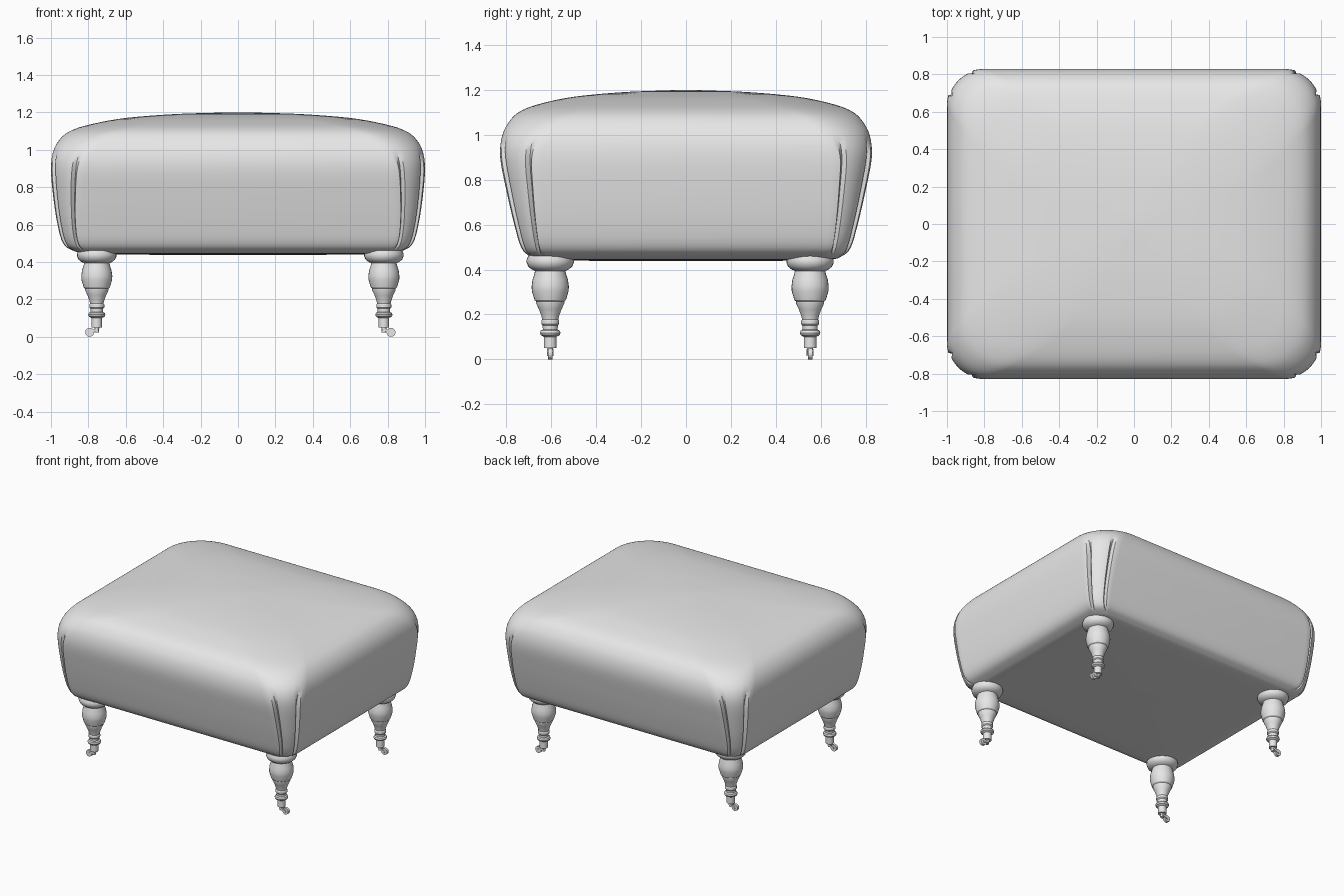
import bpy, bmesh, math
from mathutils import Matrix, Vector

if "Cube" in bpy.data.objects:
    bpy.data.objects.remove(bpy.data.objects["Cube"])


def material(name, c):
    m = bpy.data.materials.new(name)
    m.diffuse_color = (c, c, c, 1)
    m.use_nodes = True
    m.node_tree.nodes["Principled BSDF"].inputs["Base Color"].default_value = m.diffuse_color
    return m


GREY = material("soft grey", 0.8)


def finish(bm, name, angle=35):
    bmesh.ops.recalc_face_normals(bm, faces=bm.faces)
    me = bpy.data.meshes.new(name)
    bm.to_mesh(me)
    bm.free()
    ob = bpy.data.objects.new(name, me)
    bpy.context.collection.objects.link(ob)
    me.materials.append(GREY)
    bpy.ops.object.select_all(action='DESELECT')
    ob.select_set(True)
    bpy.context.view_layer.objects.active = ob
    bpy.ops.object.shade_smooth_by_angle(angle=math.radians(angle))
    return ob


def skin(bm, rings):
    """Bridge a stack of closed rings and close both ends with fans."""
    vs = [[bm.verts.new(p) for p in ring] for ring in rings]
    n = len(vs[0])
    for a, b in zip(vs, vs[1:]):
        for i in range(n):
            j = (i + 1) % n
            bm.faces.new((a[i], a[j], b[j], b[i]))
    for ring in (vs[0], vs[-1]):
        c = bm.verts.new(sum((v.co for v in ring), Vector()) / n)
        for i in range(n):
            bm.faces.new((ring[i], ring[(i + 1) % n], c))


# Cushion outline by height: z, half width, half depth, corner radius
LEVELS = [Vector(v) for v in (
    (0.438, 0.40, 0.30, 0.08), (0.443, 0.78, 0.62, 0.08), (0.460, 0.88, 0.695, 0.09),
    (0.50, 0.935, 0.735, 0.11), (0.60, 0.965, 0.765, 0.13), (0.75, 0.988, 0.80, 0.16),
    (0.90, 1.0, 0.828, 0.19), (1.00, 0.985, 0.818, 0.22), (1.07, 0.94, 0.78, 0.25),
    (1.11, 0.875, 0.73, 0.28), (1.14, 0.77, 0.645, 0.31), (1.17, 0.60, 0.50, 0.30),
    (1.19, 0.35, 0.29, 0.20), (1.198, 0.12, 0.10, 0.07), (1.20, 0.03, 0.025, 0.015))]


def smooth_levels(steps=4):
    out = []
    for i in range(len(LEVELS) - 1):
        p1, p2 = LEVELS[i], LEVELS[i + 1]
        p0 = LEVELS[max(i - 1, 0)]
        p3 = LEVELS[min(i + 2, len(LEVELS) - 1)]
        for s in range(steps):
            t = s / steps
            out.append(0.5 * (2 * p1 + (p2 - p0) * t + (2 * p0 - 5 * p1 + 4 * p2 - p3) * t * t
                              + (3 * p1 - p0 - 3 * p2 + p3) * t ** 3))
    return out + [LEVELS[-1]]


def cushion_ring(z, hx, hy, r, segs=18):
    # corner folds: two vertical creases with a slightly sunken panel between
    fade = max(0, min(1, (z - 0.45) / 0.06, (1.0 - z) / 0.12))
    pts = []
    for q, (sx, sy) in enumerate(((1, 1), (-1, 1), (-1, -1), (1, -1))):
        for k in range(segs + 1):
            a = (q + k / segs) * math.pi / 2
            rr = r
            if k in (4, 14):
                rr -= 0.028 * fade
            elif 4 < k < 14:
                rr -= 0.008 * fade
            pts.append(Vector((sx * (hx - r) + rr * math.cos(a),
                               sy * (hy - r) + rr * math.sin(a), z)))
    return pts


bm = bmesh.new()
skin(bm, [cushion_ring(*lv) for lv in smooth_levels()])
finish(bm, "cushion")

# Turned leg profile: radius, height
LEG = ((0.028, 0.05), (0.028, 0.10), (0.042, 0.108), (0.046, 0.118), (0.042, 0.128),
       (0.033, 0.133), (0.034, 0.150), (0.040, 0.157), (0.040, 0.172), (0.036, 0.178),
       (0.040, 0.195), (0.050, 0.222), (0.063, 0.250), (0.063, 0.258), (0.070, 0.264),
       (0.082, 0.305), (0.083, 0.325), (0.079, 0.355), (0.070, 0.383), (0.068, 0.394),
       (0.082, 0.400), (0.098, 0.413), (0.105, 0.430), (0.105, 0.445), (0.098, 0.462))


def turned_leg(name, x, y):
    bm = bmesh.new()
    n = 28
    skin(bm, [[Vector((x + r * math.cos(i * math.tau / n), y + r * math.sin(i * math.tau / n), z))
               for i in range(n)] for r, z in LEG])
    finish(bm, name, 30)


def caster(name, x, y, side):
    bm = bmesh.new()
    # swivel pin
    bmesh.ops.create_cone(bm, cap_ends=True, segments=12, radius1=0.012, radius2=0.014, depth=0.04,
                          matrix=Matrix.Translation((x, y, 0.042)))
    # wheel
    wx = x + side * 0.038
    bmesh.ops.create_cone(bm, cap_ends=True, segments=20, radius1=0.024, radius2=0.024, depth=0.02,
                          matrix=Matrix.Translation((wx, y, 0.024)) @ Matrix.Rotation(math.pi / 2, 4, 'X'))
    # fork plates and their bridge
    tilt = Matrix.Rotation(side * math.radians(22), 4, 'Y')
    for off in (-0.013, 0.013):
        bmesh.ops.create_cube(bm, size=1, matrix=Matrix.Translation((x + side * 0.019, y + off, 0.031))
                              @ tilt @ Matrix.Diagonal((0.05, 0.005, 0.014, 1)))
    bmesh.ops.create_cube(bm, size=1, matrix=Matrix.Translation((x + side * 0.002, y, 0.037))
                          @ tilt @ Matrix.Diagonal((0.018, 0.03, 0.014, 1)))
    finish(bm, name, 30)


# Four legs with casters turned outwards
for yn, y in (("front", -0.605), ("back", 0.553)):
    for xn, x, side in (("left", -0.755, -1), ("right", 0.78, 1)):
        turned_leg(f"{yn}_{xn}_leg", x, y)
        caster(f"{yn}_{xn}_caster", x, y, side)
